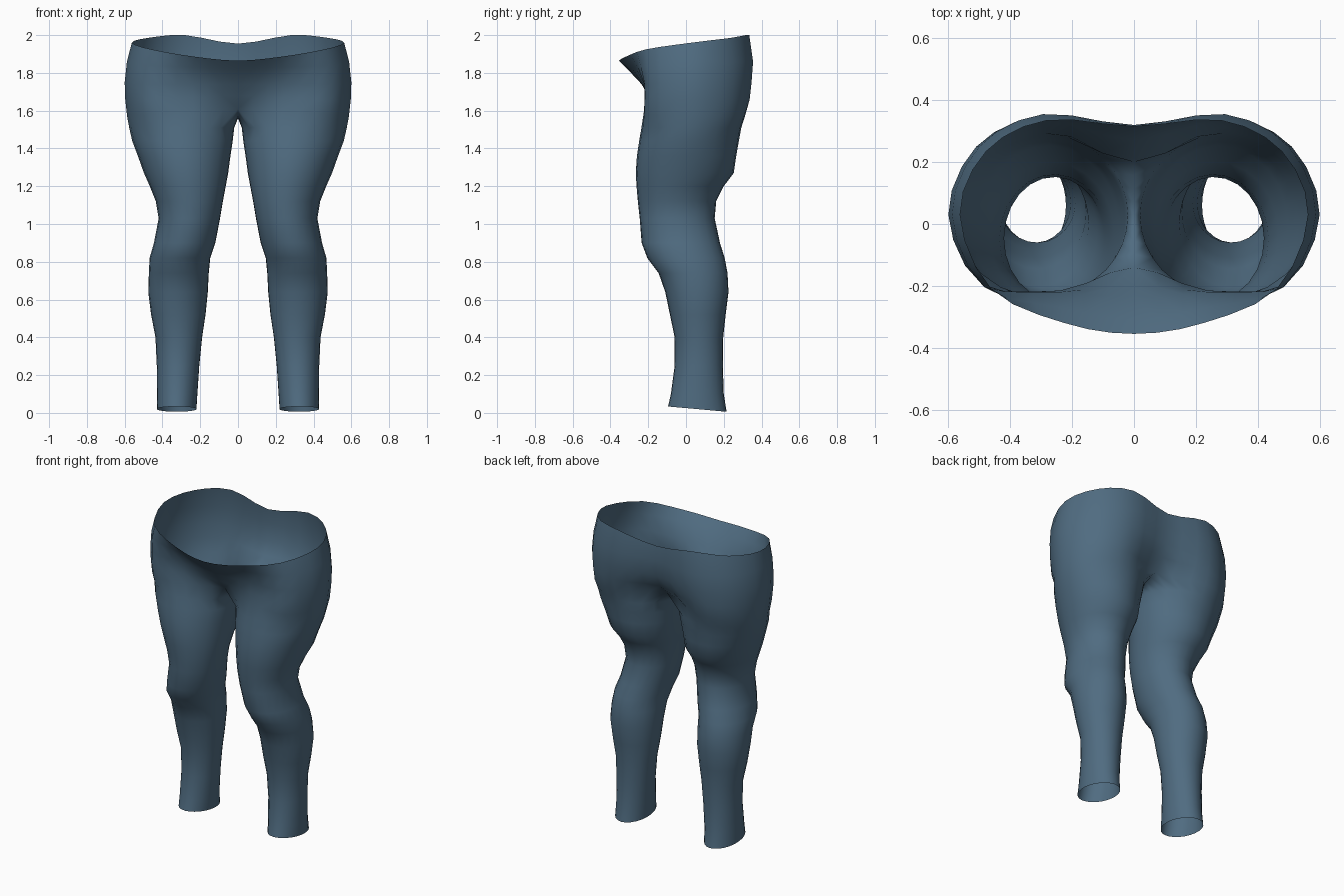
import bpy, bmesh, math
from mathutils import Vector

cube = bpy.data.objects.get("Cube")
if cube:
    bpy.data.objects.remove(cube, do_unlink=True)

STEPS = 3            # samples between key points of a hip ring
OUTER = 6 * STEPS    # segments on the outer arc, front seam to back seam
INNER = 8            # segments on the inner thigh arc
SPREAD = math.radians(138)

# Leg rings: height, inner x, outer x, front y, back y
LEG = [
    (.01, .22, .43, -.095, .215),
    (.1, .215, .43, -.08, .2),
    (.25, .205, .43, -.06, .195),
    (.4, .19, .437, -.06, .197),
    (.52, .172, .46, -.085, .21),
    (.64, .16, .475, -.11, .225),
    (.74, .155, .472, -.145, .22),
    (.82, .147, .468, -.205, .205),
    (.9, .12, .445, -.235, .18),
    (1.03, .095, .42, -.245, .152),
    (1.12, .08, .435, -.255, .16),
    (1.2, .065, .467, -.262, .2),
    (1.27, .052, .498, -.266, .253),
    (1.36, .04, .53, -.26, .266),
    (1.44, .028, .56, -.248, .28),
    (1.51, .02, .576, -.236, .293),
]

# Hip rings: half width, then y and z at seven points from front to back
ACROSS = (0, .4, .82, 1, .85, .5, 0)
HIPS = [
    (.587, (-.14, -.215, -.195, .03, .24, .315, .2),
     (1.61, 1.6, 1.58, 1.57, 1.57, 1.58, 1.6)),
    (.597, (-.2, -.215, -.195, .03, .245, .337, .27),
     (1.68, 1.67, 1.66, 1.66, 1.66, 1.66, 1.67)),
    (.6, (-.235, -.22, -.195, .03, .25, .347, .305),
     (1.74, 1.74, 1.74, 1.75, 1.75, 1.75, 1.75)),
    (.588, (-.31, -.27, -.205, .03, .25, .355, .32),
     (1.82, 1.83, 1.84, 1.86, 1.86, 1.86, 1.86)),
    (.562, (-.355, -.32, -.21, .03, .235, .335, .315),
     (1.865, 1.885, 1.925, 1.96, 1.985, 2, 1.955)),
]


def leg_ring(z, x_in, x_out, y_front, y_back):
    """Closed ellipse: outer arc first, then the inner arc back to the start."""
    angles = [-SPREAD + 2 * SPREAD * i / OUTER for i in range(OUTER + 1)]
    gap = 2 * (math.pi - SPREAD)
    angles += [SPREAD + gap * i / INNER for i in range(1, INNER)]
    cx, rx = (x_in + x_out) / 2, (x_out - x_in) / 2
    cy, ry = (y_front + y_back) / 2, (y_back - y_front) / 2
    return [Vector((cx + rx * math.cos(a), cy + ry * math.sin(a), z)) for a in angles]


def hip_arc(width, ys, zs):
    """Smooth open curve from the front seam to the back seam."""
    keys = [Vector((f * width, y, z)) for f, y, z in zip(ACROSS, ys, zs)]
    flip = Vector((-1, 1, 1))
    keys = [keys[1] * flip] + keys + [keys[-2] * flip]
    points = []
    for k in range(1, len(keys) - 2):
        a, b, c, d = keys[k - 1:k + 3]
        for s in range(STEPS):
            t = s / STEPS
            points.append(b + (c - a) * t / 2
                          + (2 * a - 5 * b + 4 * c - d) * t ** 2 / 2
                          + (3 * b - a - 3 * c + d) * t ** 3 / 2)
    points.append(keys[-2])
    for p in points:
        p.x = max(p.x, 0)
    points[0].x = points[-1].x = 0
    return points


def bridge(bm, low, high, closed):
    count = len(low) if closed else len(low) - 1
    for i in range(count):
        j = (i + 1) % len(low)
        bm.faces.new((low[i], low[j], high[j], high[i]))


bm = bmesh.new()


def add(points):
    return [bm.verts.new(p) for p in points]


# Leg tube, with the hem a little higher at the front
rings = [add(leg_ring(*row)) for row in LEG]
for v in rings[0]:
    v.co.z = .02 - .09 * (v.co.y - .06)
    v.co.z = max(v.co.z, 0)
for low, high in zip(rings, rings[1:]):
    bridge(bm, low, high, True)

# Crotch seam closes the inner arc on the centre line
arcs = [add(hip_arc(*row)) for row in HIPS]
front, back = arcs[0][0].co, arcs[0][-1].co
seam = []
for i in range(1, INNER):
    t = i / INNER
    p = back.lerp(front, t)
    p.z -= .045 * math.sin(math.pi * t)
    seam.append(p)
bridge(bm, rings[-1], arcs[0] + add(seam), True)

# Hips up to the open waist
for low, high in zip(arcs, arcs[1:]):
    bridge(bm, low, high, False)

mesh = bpy.data.meshes.new("trousers")
bm.to_mesh(mesh)
bm.free()
trousers = bpy.data.objects.new("trousers", mesh)
bpy.context.collection.objects.link(trousers)

# The other leg
mirror = trousers.modifiers.new("mirror", 'MIRROR')
mirror.use_clip = True
mirror.merge_threshold = .001

# Denim blue cloth
cloth = bpy.data.materials.new("denim blue")
cloth.use_nodes = True
colour = (.08, .15, .22, 1)
cloth.diffuse_color = colour
shader = next(n for n in cloth.node_tree.nodes if n.type == 'BSDF_PRINCIPLED')
shader.inputs["Base Color"].default_value = colour
shader.inputs["Roughness"].default_value = .8
mesh.materials.append(cloth)
mesh.shade_smooth()
